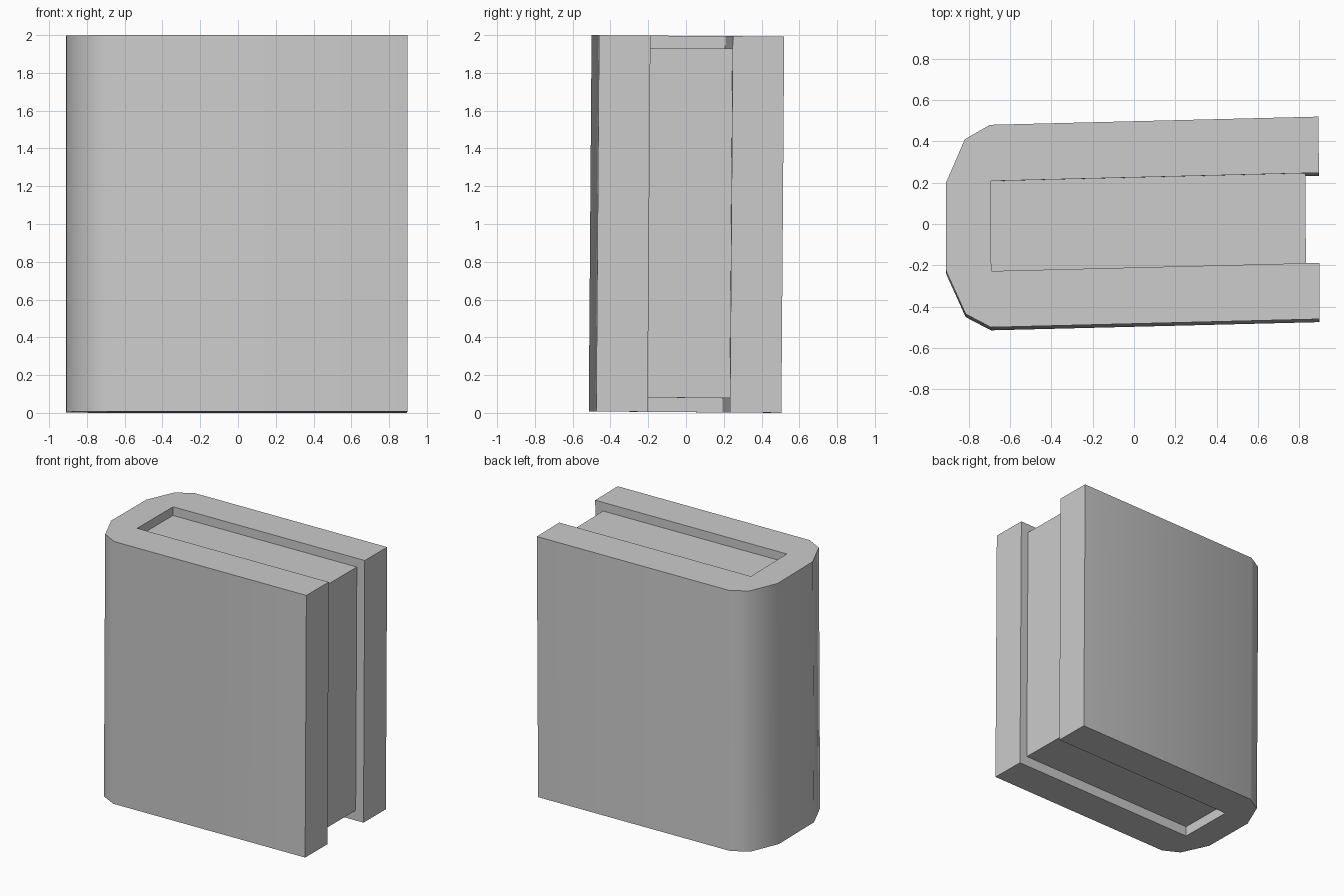
import bpy
import bmesh
import math
from mathutils import Matrix

cube = bpy.data.objects.get("Cube")
if cube:
    bpy.data.objects.remove(cube, do_unlink=True)

# One plain grey for the whole book
grey = bpy.data.materials.new("plain grey")
grey.use_nodes = True
grey.diffuse_color = (0.6, 0.6, 0.6, 1)
grey.node_tree.nodes["Principled BSDF"].inputs["Base Color"].default_value = (0.6, 0.6, 0.6, 1)

# The book is slightly skewed and leans back a touch
SKEW = Matrix(((1, -0.005, 0, 0),
               (0.025, 1, 0.0075, -0.0075),
               (0, -0.0075, 1, 0),
               (0, 0, 0, 1)))


def mirrored(half):
    """Close a half outline by mirroring it across the book's middle plane."""
    return half + [(x, -y) for x, y in reversed(half)]


def extrude_outline(name, outline, bottom, top):
    bm = bmesh.new()
    face = bm.faces.new([bm.verts.new((x, y, bottom)) for x, y in outline])
    moved = bmesh.ops.extrude_face_region(bm, geom=[face])["geom"]
    verts = [v for v in moved if isinstance(v, bmesh.types.BMVert)]
    bmesh.ops.translate(bm, verts=verts, vec=(0, 0, top - bottom))
    bmesh.ops.recalc_face_normals(bm, faces=bm.faces)
    bm.transform(SKEW)
    mesh = bpy.data.meshes.new(name)
    bm.to_mesh(mesh)
    bm.free()
    mesh.materials.append(grey)
    obj = bpy.data.objects.new(name, mesh)
    bpy.context.collection.objects.link(obj)
    return obj


# Cover: two boards joined by a faceted, smooth-shaded spine
cover = extrude_outline("cover", mirrored([
    (-0.91, 0.213), (-0.817, 0.423), (-0.695, 0.49),
    (0.896, 0.49), (0.896, 0.218), (-0.692, 0.218)]), 0.004, 1.996)
bpy.ops.object.select_all(action="DESELECT")
cover.select_set(True)
bpy.context.view_layer.objects.active = cover
bpy.ops.object.shade_smooth_by_angle(angle=math.radians(45))

# Pages: a block set back from the cover's three open edges
extrude_outline("pages", mirrored([(-0.692, 0.218), (0.831, 0.218)]), 0.08, 1.93)
